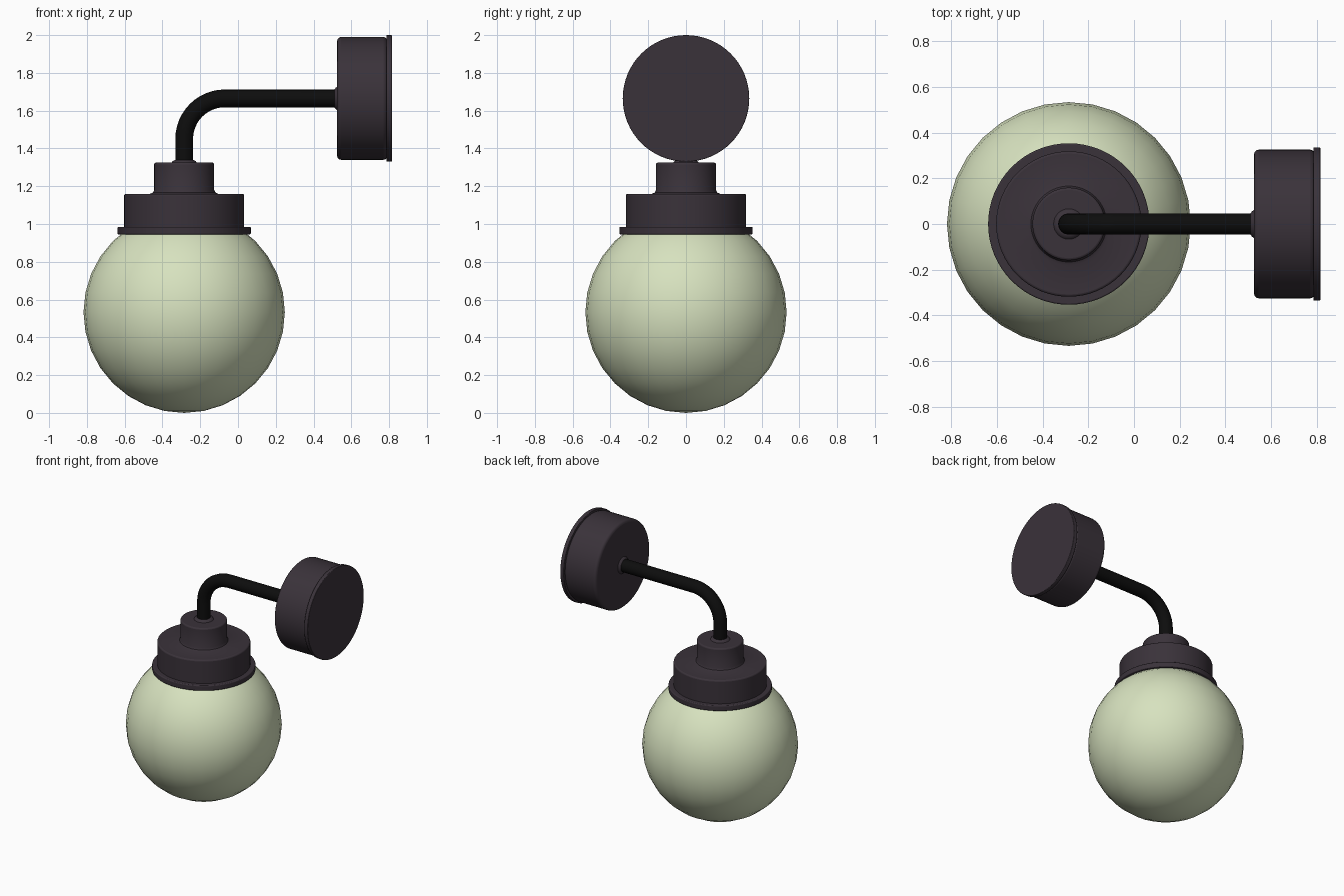
import bpy, bmesh, math
from mathutils import Matrix, Vector

cube = bpy.data.objects.get("Cube")
if cube:
    bpy.data.objects.remove(cube)

AXIS_X = -0.285   # vertical axis of globe and holder
ARM_Z = 1.665     # height of the horizontal arm


def material(name, colour, rough=0.5):
    m = bpy.data.materials.new(name)
    m.use_nodes = True
    m.diffuse_color = (*colour, 1)
    node = m.node_tree.nodes["Principled BSDF"]
    node.inputs["Base Color"].default_value = (*colour, 1)
    node.inputs["Roughness"].default_value = rough
    return m


metal = material("dark plum metal", (0.042, 0.032, 0.042))
black = material("black tube", (0.004, 0.004, 0.004))
glass = material("pale green glass", (0.68, 0.76, 0.52))


def finish(obj, mat, angle=35):
    obj.data.materials.append(mat)
    bpy.ops.object.select_all(action="DESELECT")
    obj.select_set(True)
    bpy.context.view_layer.objects.active = obj
    bpy.ops.object.shade_smooth_by_angle(angle=math.radians(angle))
    return obj


def lathe(name, profile, matrix, mat, steps=64, bevel=0.0):
    """Revolve (radius, height) points about local z, then place the part."""
    bm = bmesh.new()
    verts = [bm.verts.new((r, 0, h)) for r, h in profile]
    edges = [bm.edges.new(pair) for pair in zip(verts, verts[1:])]
    bmesh.ops.spin(bm, geom=verts + edges, cent=(0, 0, 0), axis=(0, 0, 1),
                   angle=math.tau, steps=steps, use_duplicate=False)
    bmesh.ops.remove_doubles(bm, verts=bm.verts, dist=0.0001)
    bmesh.ops.recalc_face_normals(bm, faces=bm.faces)
    mesh = bpy.data.meshes.new(name)
    bm.to_mesh(mesh)
    bm.free()
    obj = bpy.data.objects.new(name, mesh)
    bpy.context.collection.objects.link(obj)
    obj.matrix_world = matrix
    if bevel:
        mod = obj.modifiers.new("rounded rims", "BEVEL")
        mod.width = bevel
        mod.segments = 3
        mod.limit_method = "ANGLE"
        mod.angle_limit = math.radians(50)
    return finish(obj, mat)


upright = Matrix.Translation((AXIS_X, 0, 0))
sideways = Matrix.Translation((0, 0, ARM_Z)) @ Matrix.Rotation(math.pi / 2, 4, "Y")

# Glass globe
bpy.ops.mesh.primitive_uv_sphere_add(segments=32, ring_count=16, radius=0.533,
                                     location=(AXIS_X, 0, 0.533))
globe = bpy.context.object
globe.name = "glass_globe"
finish(globe, glass)

# Stepped holder: rim, wide drum and narrow neck
lathe("holder_rim", [(0, 0.945), (0.353, 0.945), (0.353, 0.985), (0, 0.985)],
      upright, metal, bevel=0.006)
lathe("holder_drum", [(0, 0.975), (0.318, 0.975), (0.318, 1.16), (0.18, 1.16),
                      (0.166, 1.166), (0.159, 1.18), (0.159, 1.325), (0, 1.325)],
      upright, metal, bevel=0.01)
lathe("holder_collar", [(0, 1.32), (0.07, 1.32), (0.062, 1.332), (0.048, 1.34), (0, 1.34)],
      upright, metal, steps=32)

# Bent arm: a round tube swept along a path with one soft elbow
BEND = 0.215
path = [Vector((AXIS_X, 0, 1.32))]
for i in range(13):
    a = math.pi - i / 12 * math.pi / 2
    path.append(Vector((AXIS_X + BEND + BEND * math.cos(a), 0,
                        ARM_Z - BEND + BEND * math.sin(a))))
path.append(Vector((0.54, 0, ARM_Z)))
curve = bpy.data.curves.new("arm_path", "CURVE")
curve.dimensions = "3D"
curve.bevel_depth = 0.047
curve.bevel_resolution = 6
curve.use_fill_caps = True
spline = curve.splines.new("POLY")
spline.points.add(len(path) - 1)
for point, co in zip(spline.points, path):
    point.co = (*co, 1)
swept = bpy.data.objects.new("arm_path", curve)
bpy.context.collection.objects.link(swept)
tube = bpy.data.meshes.new_from_object(swept.evaluated_get(bpy.context.evaluated_depsgraph_get()))
bpy.data.objects.remove(swept)
arm = bpy.data.objects.new("bent_arm", tube)
bpy.context.collection.objects.link(arm)
tube.materials.clear()
finish(arm, black)

# Round wall mount: collar, drum and back plate
lathe("mount_collar", [(0, 0.51), (0.048, 0.51), (0.056, 0.517), (0.066, 0.53), (0, 0.53)],
      sideways, metal, steps=32)
lathe("mount_drum", [(0, 0.525), (0.325, 0.525), (0.325, 0.79), (0, 0.79)],
      sideways, metal, bevel=0.02)
lathe("mount_back_plate", [(0, 0.785), (0.335, 0.785), (0.335, 0.815), (0, 0.815)],
      sideways, metal, bevel=0.004)
